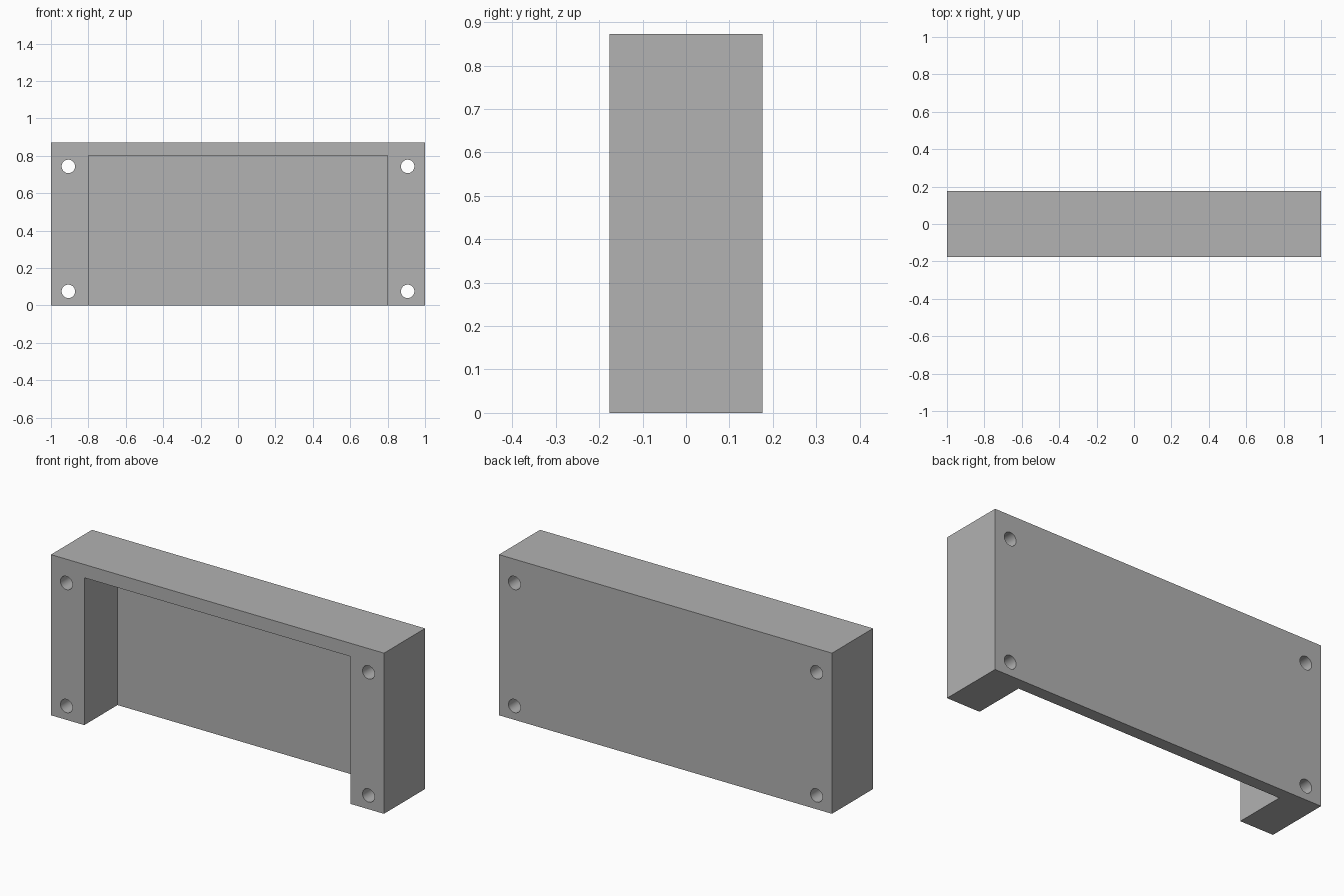
import bpy
import math

WIDTH, DEPTH, HEIGHT = 2.0, 0.352, 0.872
POCKET_HALF, POCKET_TOP, BACK_WALL = 0.8, 0.8, 0.067
HOLE_X, HOLE_LOW, HOLE_HIGH, HOLE_RADIUS = 0.907, 0.075, 0.743, 0.036

if "Cube" in bpy.data.objects:
    bpy.data.objects.remove(bpy.data.objects["Cube"], do_unlink=True)

grey = bpy.data.materials.new("plain_grey")
grey.use_nodes = True
colour = (0.445, 0.445, 0.445, 1.0)
grey.diffuse_color = colour
grey.node_tree.nodes["Principled BSDF"].inputs["Base Color"].default_value = colour


def box(name, low, high):
    """Axis-aligned box between two corners."""
    centre = [(a + b) / 2 for a, b in zip(low, high)]
    bpy.ops.mesh.primitive_cube_add(size=1, location=centre)
    ob = bpy.context.object
    ob.name = name
    ob.scale = [b - a for a, b in zip(low, high)]
    bpy.ops.object.transform_apply(location=True, rotation=False, scale=True)
    ob.data.materials.append(grey)
    return ob


def cut(target, cutter):
    """Subtract the cutter from the target, then discard it."""
    cutter.hide_render = True
    mod = target.modifiers.new("cut", "BOOLEAN")
    mod.operation = "DIFFERENCE"
    mod.solver = "EXACT"
    mod.object = cutter
    bpy.context.view_layer.objects.active = target
    bpy.ops.object.modifier_apply(modifier=mod.name)
    bpy.data.objects.remove(cutter, do_unlink=True)


# Solid block
housing = box("housing", (-WIDTH / 2, -DEPTH / 2, 0), (WIDTH / 2, DEPTH / 2, HEIGHT))

# Pocket open at the front and the bottom
cut(housing, box("pocket_cutter", (-POCKET_HALF, -DEPTH, -0.2),
                 (POCKET_HALF, DEPTH / 2 - BACK_WALL, POCKET_TOP)))

# Screw holes right through the side posts
for side in (-1, 1):
    for z in (HOLE_LOW, HOLE_HIGH):
        bpy.ops.mesh.primitive_cylinder_add(
            vertices=48, radius=HOLE_RADIUS, depth=DEPTH * 2,
            location=(side * HOLE_X, 0, z), rotation=(math.pi / 2, 0, 0))
        hole = bpy.context.object
        hole.name = "hole_cutter"
        hole.data.materials.append(grey)
        cut(housing, hole)

# Smooth hole walls, sharp block edges
bpy.ops.object.select_all(action="DESELECT")
housing.select_set(True)
bpy.context.view_layer.objects.active = housing
bpy.ops.object.shade_smooth_by_angle(angle=math.radians(30))
